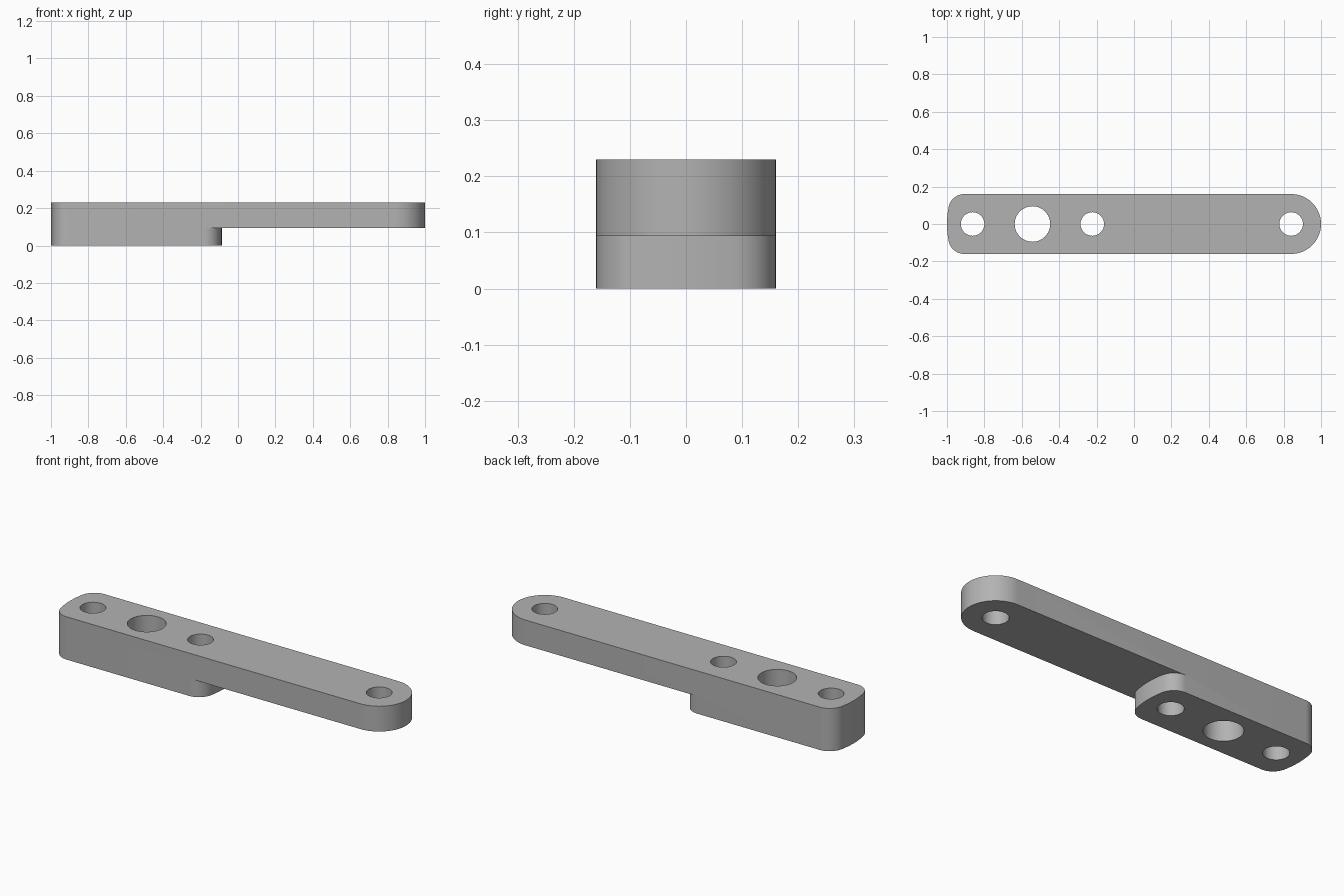
import bpy, bmesh
from math import pi, radians, sin, cos, asin, sqrt

cube = bpy.data.objects.get("Cube")
if cube:
    bpy.data.objects.remove(cube, do_unlink=True)

HALF = 0.16             # half width of the bar
TOP, STEP = 0.23, 0.094  # bar top and bar underside
PAD_X, PAD_R = -0.543, 0.457  # middle of the pad and radius of its bowed ends
CORNER = 0.085          # rounding of the pad corners
TIP_X = 1 - HALF        # centre of the round tip

grey = bpy.data.materials.new("plain_grey")
grey.use_nodes = True
colour = (0.45, 0.45, 0.45, 1)
grey.diffuse_color = colour
grey.node_tree.nodes["Principled BSDF"].inputs["Base Color"].default_value = colour


def arc(cx, cy, r, a0, a1, n):
    angles = [a0 + (a1 - a0) * i / n for i in range(n + 1)]
    return [(cx + r * cos(a), cy + r * sin(a)) for a in angles]


def bowed_end():
    """Right-hand end of the pad, bottom to top: corner, shallow bow, corner."""
    cy = HALF - CORNER
    reach = PAD_R - CORNER
    dx, a = sqrt(reach ** 2 - cy ** 2), asin(cy / reach)
    return (arc(PAD_X + dx, -cy, CORNER, -pi / 2, -a, 12)
            + arc(PAD_X, 0, PAD_R, -a, a, 10)[1:-1]
            + arc(PAD_X + dx, cy, CORNER, a, pi / 2, 12))


def prisms(name, outlines, z0, z1):
    """Extrude closed outlines into one object."""
    bm = bmesh.new()
    for pts in outlines:
        face = bm.faces.new([bm.verts.new((x, y, z0)) for x, y in pts])
        ext = bmesh.ops.extrude_face_region(bm, geom=[face])["geom"]
        for v in ext:
            if isinstance(v, bmesh.types.BMVert):
                v.co.z = z1
    bmesh.ops.recalc_face_normals(bm, faces=bm.faces)
    mesh = bpy.data.meshes.new(name)
    bm.to_mesh(mesh)
    bm.free()
    mesh.materials.append(grey)
    obj = bpy.data.objects.new(name, mesh)
    bpy.context.collection.objects.link(obj)
    return obj


def combine(target, tool, operation):
    mod = target.modifiers.new(operation.lower(), 'BOOLEAN')
    mod.operation, mod.solver, mod.object = operation, 'EXACT', tool
    bpy.context.view_layer.objects.active = target
    bpy.ops.object.modifier_apply(modifier=mod.name)
    bpy.data.objects.remove(tool, do_unlink=True)


# Long bar with a bowed end and a round tip, and the short pad below it
right_end = bowed_end()
left_end = [(2 * PAD_X - x, -y) for x, y in right_end]
tip = arc(TIP_X, 0, HALF, -pi / 2, pi / 2, 40)
bar = prisms("arm_bar", [tip + left_end], STEP, TOP)
pad = prisms("mounting_pad", [right_end + left_end], 0, STEP)
combine(bar, pad, 'UNION')

# Bolt holes and the larger pivot hole
holes = [(PAD_X - 0.32, 0.063), (PAD_X, 0.095), (PAD_X + 0.32, 0.063), (TIP_X, 0.063)]
cutter = prisms("hole_cutter", [arc(x, 0, r, 0, 2 * pi, 48)[:-1] for x, r in holes],
                -0.1, TOP + 0.1)
cutter.hide_render = True
combine(bar, cutter, 'DIFFERENCE')

# Merge the flush faces where the pad meets the bar
bm = bmesh.new()
bm.from_mesh(bar.data)
bmesh.ops.remove_doubles(bm, verts=bm.verts, dist=0.0001)
bmesh.ops.dissolve_limit(bm, angle_limit=radians(0.5), verts=bm.verts, edges=bm.edges)
bm.to_mesh(bar.data)
bm.free()

bpy.ops.object.select_all(action='DESELECT')
bar.select_set(True)
bpy.context.view_layer.objects.active = bar
bpy.ops.object.shade_smooth_by_angle(angle=radians(30))
